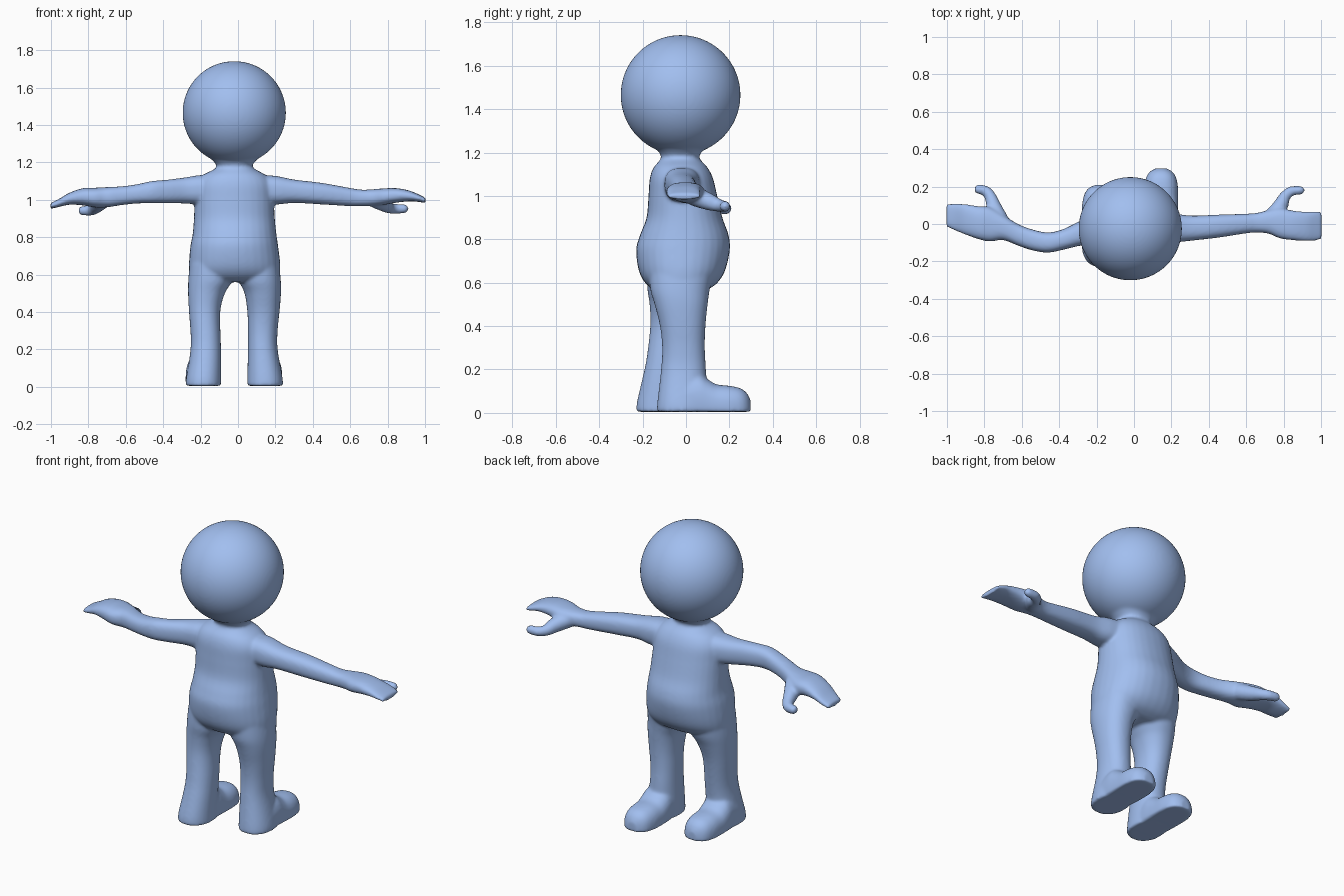
import bpy, bmesh, math
from mathutils import Vector

bm = bmesh.new()
SIDES = 32


def spline(rows, steps=5):
    """Catmull-Rom interpolation through rows of numbers."""
    out = []
    for i in range(len(rows) - 1):
        p0, p1 = rows[max(i - 1, 0)], rows[i]
        p2, p3 = rows[i + 1], rows[min(i + 2, len(rows) - 1)]
        for s in range(steps):
            t = s / steps
            out.append([0.5 * (2 * b + (c - a) * t + (2 * a - 5 * b + 4 * c - d) * t * t
                               + (3 * b - a - 3 * c + d) * t ** 3)
                        for a, b, c, d in zip(p0, p1, p2, p3)])
    return out + [list(rows[-1])]


def loft(axis, rows, power=2.2):
    """Closed skin over rings: position on axis, then min/max of the other two axes."""
    rings = []
    for p, a0, a1, b0, b1 in spline(rows):
        ring = []
        for k in range(SIDES):
            t = 2 * math.pi * k / SIDES
            c, s = math.cos(t), math.sin(t)
            a = (a0 + a1) / 2 + (a1 - a0) / 2 * math.copysign(abs(c) ** (2 / power), c)
            b = (b0 + b1) / 2 + (b1 - b0) / 2 * math.copysign(abs(s) ** (2 / power), s)
            co = [a, b]
            co.insert(axis, p)
            co[2] = max(co[2], 0.005)          # flat soles
            ring.append(bm.verts.new(co))
        rings.append(ring)
    for r, q in zip(rings, rings[1:]):
        for k in range(SIDES):
            n = (k + 1) % SIDES
            bm.faces.new((r[k], r[n], q[n], q[k]))
    bm.faces.new(rings[0][::-1])
    bm.faces.new(rings[-1])


def ball(centre, radius, seg=16):
    made = bmesh.ops.create_uvsphere(bm, u_segments=seg, v_segments=seg // 2, radius=radius)
    bmesh.ops.translate(bm, verts=made["verts"], vec=Vector(centre))


# head
ball((-0.02, -0.025, 1.465), 0.276, 96)

# torso and neck
loft(2, [(0.56, -0.19, 0.15, -0.13, 0.08), (0.59, -0.25, 0.215, -0.18, 0.135),
         (0.65, -0.262, 0.226, -0.216, 0.178), (0.75, -0.255, 0.215, -0.23, 0.202),
         (0.82, -0.242, 0.205, -0.212, 0.196), (0.90, -0.236, 0.197, -0.182, 0.168),
         (1.00, -0.232, 0.192, -0.173, 0.144), (1.08, -0.225, 0.185, -0.167, 0.125),
         (1.13, -0.19, 0.15, -0.15, 0.10), (1.165, -0.125, 0.09, -0.12, 0.068),
         (1.185, -0.115, 0.077, -0.115, 0.062), (1.22, -0.145, 0.105, -0.138, 0.085),
         (1.26, -0.17, 0.13, -0.165, 0.115)])

# legs
loft(2, [(0.0, 0.05, 0.24, -0.135, 0.10), (0.05, 0.05, 0.238, -0.132, 0.10),
         (0.20, 0.053, 0.212, -0.115, 0.092), (0.30, 0.053, 0.212, -0.11, 0.087),
         (0.40, 0.05, 0.222, -0.12, 0.09), (0.50, 0.035, 0.23, -0.145, 0.10),
         (0.57, 0.005, 0.229, -0.165, 0.11), (0.66, 0.0, 0.22, -0.17, 0.13)])
loft(2, [(0.0, -0.28, -0.09, -0.23, 0.01), (0.05, -0.277, -0.09, -0.226, 0.01),
         (0.15, -0.26, -0.09, -0.203, 0.005), (0.25, -0.252, -0.092, -0.182, 0.015),
         (0.40, -0.262, -0.095, -0.165, 0.04), (0.50, -0.267, -0.07, -0.168, 0.07),
         (0.57, -0.266, -0.03, -0.178, 0.10), (0.66, -0.258, -0.02, -0.18, 0.12)])

# feet
for dx, dy in ((0, 0), (-0.33, -0.09)):
    loft(1, [(y + dy, a + dx, b + dx, -0.06, h) for y, a, b, h in
             ((-0.06, 0.06, 0.23, 0.15), (0.05, 0.052, 0.236, 0.18), (0.10, 0.05, 0.236, 0.155),
              (0.14, 0.05, 0.236, 0.132), (0.20, 0.053, 0.235, 0.125), (0.25, 0.065, 0.225, 0.114),
              (0.28, 0.085, 0.205, 0.092), (0.298, 0.115, 0.175, 0.06))], 2.4)

# arms with flat mitten hands
loft(0, [(0.10, -0.10, 0.07, 0.99, 1.13), (0.20, -0.10, 0.06, 0.975, 1.128),
         (0.30, -0.09, 0.045, 0.983, 1.108), (0.45, -0.073, 0.05, 0.975, 1.09),
         (0.60, -0.05, 0.055, 0.966, 1.063), (0.66, -0.046, 0.06, 0.966, 1.054),
         (0.72, -0.052, 0.075, 0.967, 1.056), (0.78, -0.077, 0.085, 0.973, 1.061),
         (0.85, -0.087, 0.072, 0.985, 1.062), (0.92, -0.092, 0.066, 0.992, 1.048),
         (0.97, -0.09, 0.07, 0.988, 1.027), (1.004, -0.083, 0.066, 0.982, 1.010)], 2.5)
loft(0, [(-1.004, -0.015, 0.107, 0.951, 0.982), (-0.96, -0.035, 0.112, 0.961, 1.003),
         (-0.90, -0.058, 0.106, 0.974, 1.038), (-0.83, -0.082, 0.095, 0.97, 1.062),
         (-0.77, -0.094, 0.09, 0.96, 1.064), (-0.70, -0.086, 0.05, 0.96, 1.068),
         (-0.62, -0.116, 0.0, 0.972, 1.072), (-0.54, -0.142, -0.03, 0.98, 1.083),
         (-0.46, -0.153, -0.045, 0.982, 1.10), (-0.38, -0.138, -0.028, 0.982, 1.107),
         (-0.28, -0.115, 0.02, 0.98, 1.12), (-0.20, -0.115, 0.05, 0.975, 1.132),
         (-0.10, -0.11, 0.06, 0.99, 1.13)], 2.5)

# thumbs: overlapping balls along a curve (x, y, z, radius)
for path in ([(0.74, 0.04, 0.998, 0.046), (0.785, 0.10, 0.975, 0.041), (0.805, 0.145, 0.958, 0.031),
              (0.84, 0.175, 0.952, 0.027), (0.888, 0.18, 0.952, 0.025)],
             [(-0.72, 0.03, 1.0, 0.046), (-0.748, 0.09, 0.975, 0.041), (-0.765, 0.14, 0.955, 0.033),
              (-0.79, 0.175, 0.943, 0.029), (-0.83, 0.186, 0.942, 0.026)]):
    for x, y, z, r in spline(path, 6):
        ball((x, y, z), r)

# merge everything into one soft skin
bmesh.ops.recalc_face_normals(bm, faces=bm.faces)
mesh = bpy.data.meshes.new("figure_body")
bm.to_mesh(mesh)
bm.free()
body = bpy.data.objects.new("figure_body", mesh)
bpy.context.collection.objects.link(body)
for poly in mesh.polygons:
    poly.use_smooth = True

skin = body.modifiers.new("skin", 'REMESH')
skin.mode = 'VOXEL'
skin.voxel_size = 0.008
skin.use_smooth_shade = True
soften = body.modifiers.new("soften", 'SMOOTH')
soften.factor = 0.5
soften.iterations = 12

mat = bpy.data.materials.new("soft_blue")
mat.diffuse_color = (0.36, 0.52, 0.87, 1)
mesh.materials.append(mat)
